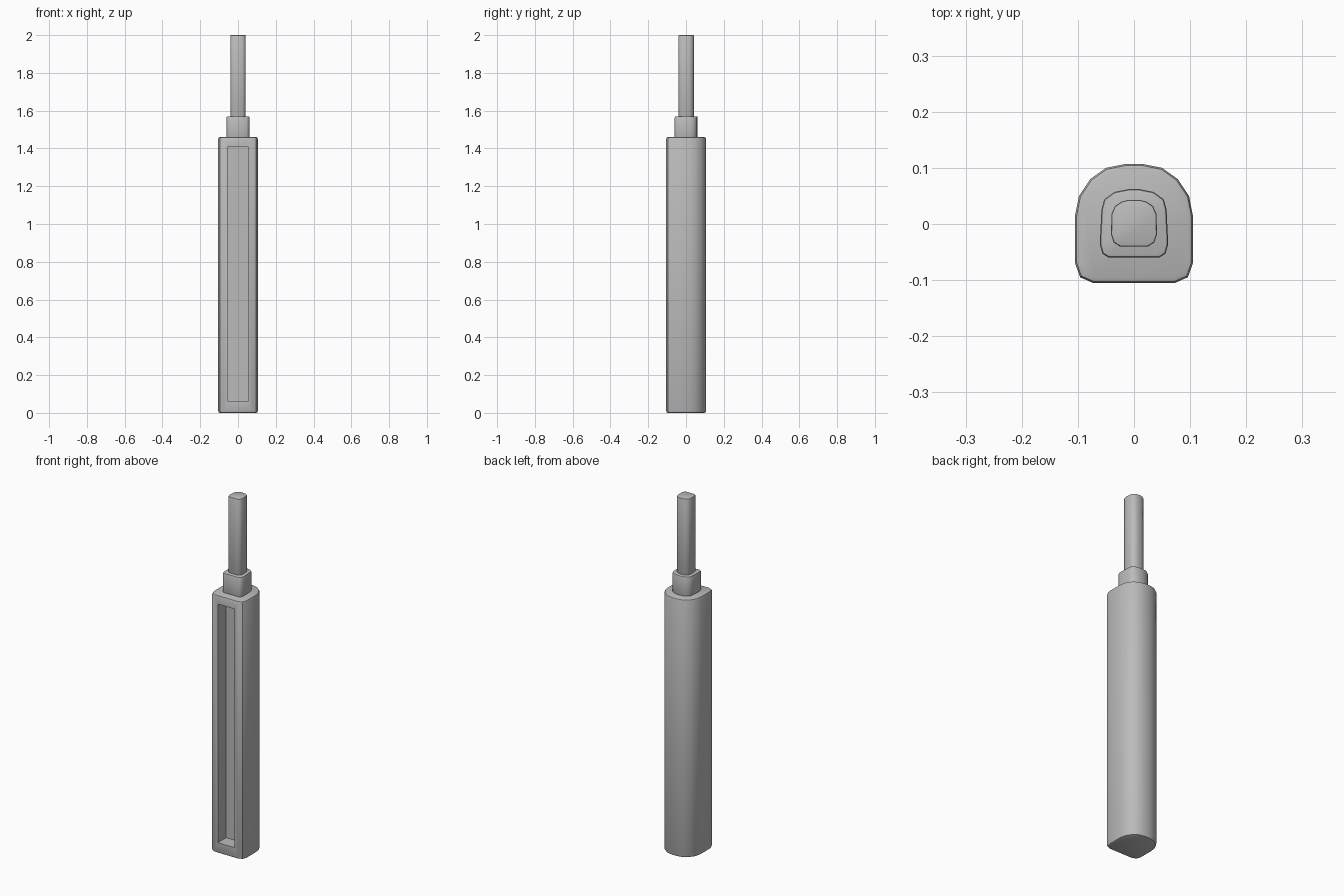
import bpy, bmesh, math

cube = bpy.data.objects.get("Cube")
if cube:
    bpy.data.objects.remove(cube, do_unlink=True)

# Single plain grey finish
grey = bpy.data.materials.new("Plain grey")
grey.use_nodes = True
colour = (0.5, 0.5, 0.5, 1)
grey.diffuse_color = colour
bsdf = next(n for n in grey.node_tree.nodes if n.type == 'BSDF_PRINCIPLED')
bsdf.inputs["Base Color"].default_value = colour
bsdf.inputs["Roughness"].default_value = 0.6


def prism(half, z0, z1, rim):
    """Mirror a half outline, extrude it upward and soften both end rims."""
    bm = bmesh.new()
    outline = half + [(-x, y) for x, y in reversed(half)]
    base = bm.faces.new([bm.verts.new((x, y, z0)) for x, y in outline])
    ext = bmesh.ops.extrude_face_region(bm, geom=[base])
    top = [v for v in ext["geom"] if isinstance(v, bmesh.types.BMVert)]
    bmesh.ops.translate(bm, vec=(0, 0, z1 - z0), verts=top)
    bmesh.ops.recalc_face_normals(bm, faces=bm.faces)
    rims = [e for e in bm.edges if abs(e.verts[0].co.z - e.verts[1].co.z) < 1e-5]
    bmesh.ops.bevel(bm, geom=rims, offset=rim, segments=2, profile=0.5,
                    affect='EDGES', clamp_overlap=True)
    return bm


def cut_recess(bm, half_width, z0, z1, depth):
    """Inset the flat front panel and push it inward as a long slot."""
    front = max((f for f in bm.faces if f.normal.y < -0.99), key=lambda f: f.calc_area())
    bmesh.ops.inset_individual(bm, faces=[front], thickness=0.015)
    mid = front.calc_center_median()
    for v in front.verts:
        v.co.x = math.copysign(half_width, v.co.x)
        v.co.z = z1 if v.co.z > mid.z else z0
    bmesh.ops.inset_individual(bm, faces=[front], thickness=0.0)
    bmesh.ops.translate(bm, vec=(0, depth, 0), verts=list(front.verts))


def finish(name, bm):
    mesh = bpy.data.meshes.new(name)
    bm.to_mesh(mesh)
    bm.free()
    mesh.materials.append(grey)
    obj = bpy.data.objects.new(name, mesh)
    bpy.context.collection.objects.link(obj)
    bpy.ops.object.select_all(action='DESELECT')
    obj.select_set(True)
    bpy.context.view_layer.objects.active = obj
    bpy.ops.object.shade_smooth_by_angle(angle=math.radians(40))


# Main body: flat front, rounded back, slot in the front
body = prism([(0.073, -0.105), (0.096, -0.095), (0.105, -0.07), (0.105, 0.015),
              (0.098, 0.05), (0.078, 0.08), (0.05, 0.1), (0.015, 0.107)],
             0, 1.46, 0.01)
cut_recess(body, 0.053, 0.06, 1.41, 0.075)
finish("body", body)

# Collar between body and rod
finish("collar", prism([(0.045, -0.06), (0.056, -0.053), (0.061, -0.036), (0.058, 0.026),
                        (0.053, 0.044), (0.035, 0.057), (0.01, 0.062)],
                       1.44, 1.57, 0.006))

# Upper rod
finish("rod", prism([(0.025, -0.04), (0.036, -0.033), (0.041, -0.018), (0.04, 0.018),
                     (0.034, 0.032), (0.022, 0.04), (0.01, 0.043)],
                    1.55, 2.0, 0.004))
